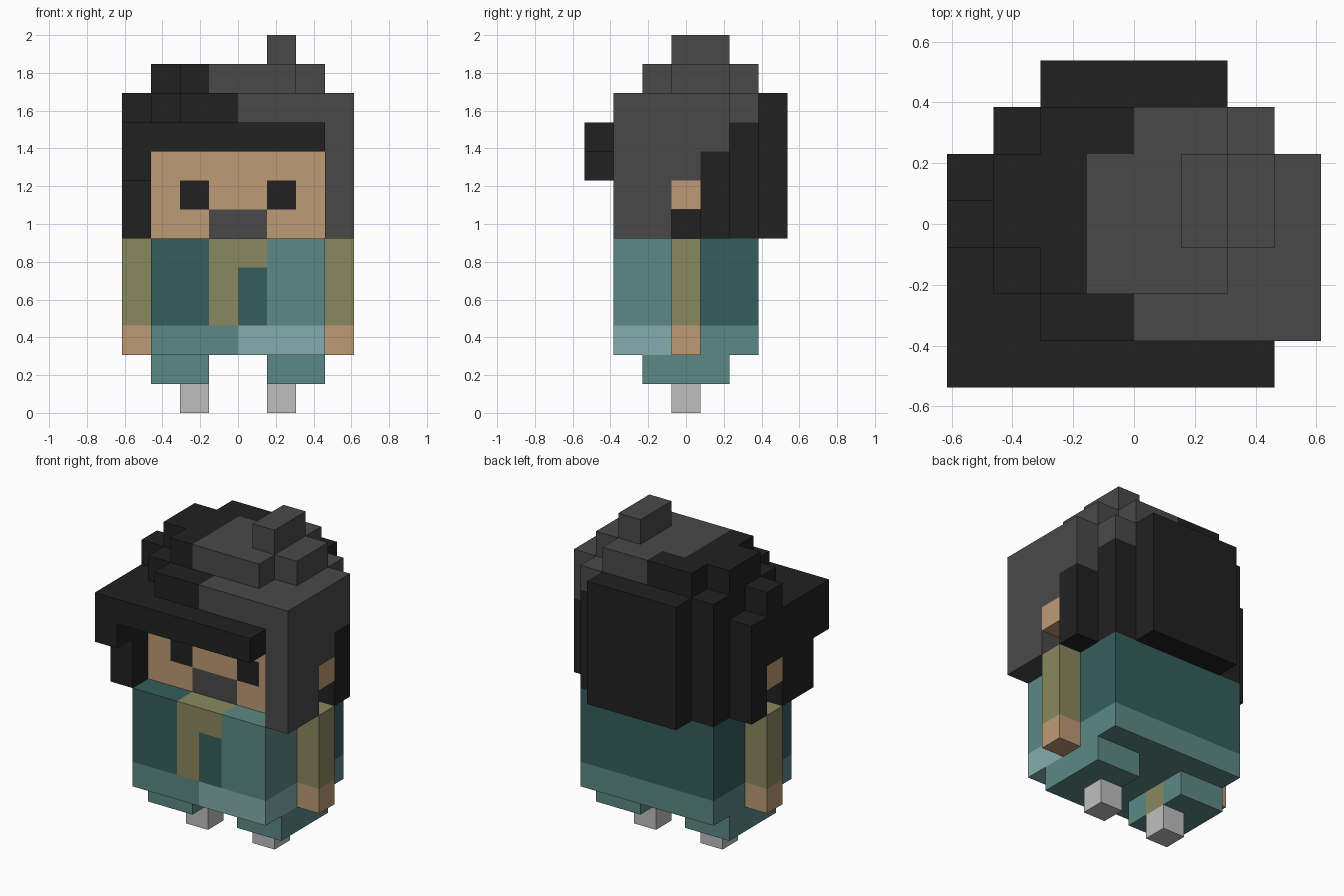
import bpy, bmesh
from mathutils import Vector

cube = bpy.data.objects.get("Cube")
if cube:
    bpy.data.objects.remove(cube, do_unlink=True)

U = 2 / 13  # one block; the figure is 13 blocks tall


def linear(c):
    c /= 255
    return c / 12.92 if c <= 0.04045 else ((c + 0.055) / 1.055) ** 2.4


def material(name, r, g, b):
    m = bpy.data.materials.new(name)
    m.use_nodes = True
    colour = (linear(r), linear(g), linear(b), 1)
    m.diffuse_color = colour
    m.node_tree.nodes["Principled BSDF"].inputs["Base Color"].default_value = colour
    return m


BLACK = material("black hair", 33, 33, 33)
GREY = material("grey hair", 73, 73, 73)
SKIN = material("skin", 190, 155, 117)
TEAL = material("teal cloth", 92, 137, 133)
DARK = material("dark teal cloth", 52, 94, 93)
LIGHT = material("light teal cloth", 133, 174, 173)
OLIVE = material("olive cloth", 138, 136, 94)
SILVER = material("silver", 191, 191, 191)


def block(name, lo, hi, mat, paint=()):
    """Box from lo to hi in blocks; paint lists (lo, hi, material) regions."""
    bm = bmesh.new()
    bmesh.ops.create_cube(bm, size=1)
    for v in bm.verts:
        v.co = [hi[i] if v.co[i] > 0 else lo[i] for i in range(3)]
    # Cut the surface along the border of every painted region
    for region in paint:
        for i in range(3):
            for end in region[:2]:
                if lo[i] < end[i] < hi[i]:
                    n, p = Vector(), Vector()
                    n[i], p[i] = 1, end[i]
                    bmesh.ops.bisect_plane(bm, geom=bm.verts[:] + bm.edges[:] + bm.faces[:],
                                           plane_co=p, plane_no=n)
    bm.normal_update()
    mats = [mat]
    for a, b, m in paint:
        if m not in mats:
            mats.append(m)
        for f in bm.faces:
            c = f.calc_center_median() - f.normal * 0.1
            if all(a[i] < c[i] < b[i] for i in range(3)):
                f.material_index = mats.index(m)
    bmesh.ops.scale(bm, vec=(U, U, U), verts=bm.verts)
    me = bpy.data.meshes.new(name)
    bm.to_mesh(me)
    bm.free()
    for m in mats:
        me.materials.append(m)
    ob = bpy.data.objects.new(name, me)
    bpy.context.collection.objects.link(ob)
    return ob


def pair(name, lo, hi, mat, paint=()):
    """Block on the left (+x) and its mirror image on the right."""
    def flip(a, b):
        return (-b[0], *a[1:]), (-a[0], *b[1:])
    block("left_" + name, lo, hi, mat, paint)
    block("right_" + name, *flip(lo, hi), mat, [(*flip(a, b), m) for a, b, m in paint])


# Feet, legs and arms
pair("foot", (1, -.5, 0), (2, .5, 1), SILVER)
pair("leg", (1, -1.5, 1), (3, 1.5, 2), TEAL, [((1, -.5, 1), (2, .5, 2), OLIVE)])
pair("arm", (3, -.5, 2), (4, .5, 6), OLIVE, [((3, -.5, 2), (4, .5, 3), SKIN)])

# Coat with hem, lighter front panel and shirt
block("body", (-3, -2.5, 2), (3, 2.5, 6), DARK, [
    ((-3, -2.5, 2), (3, 2.5, 3), TEAL),
    ((0, -2.5, 2), (3, -.5, 3), LIGHT),
    ((1, -2.5, 3), (3, -.5, 6), TEAL),
    ((-1, -2.5, 3), (1, -1.5, 6), OLIVE),
    ((0, -2.5, 3), (1, -1.5, 5), DARK),
])

# Head with eyes, beard patch and dark hair below the ears
block("head", (-3, -1.5, 6), (3, 1.5, 9), SKIN, [
    ((-2, -1.5, 7), (-1, -.5, 8), BLACK),
    ((1, -1.5, 7), (2, -.5, 8), BLACK),
    ((-1, -1.5, 6), (1, -.5, 7), GREY),
    ((-3, -.5, 6), (-2, .5, 7), BLACK),
    ((2, -.5, 6), (3, .5, 7), BLACK),
])
pair("ear", (3, -.5, 7), (4, .5, 8), SKIN)

# Grey hair on the left side
block("left_front_hair", (3, -2.5, 6), (4, -.5, 11), GREY)
block("left_ear_hair", (3, -.5, 8), (4, .5, 11), GREY)
block("left_rear_hair", (3, .5, 6), (4, 1.5, 11), GREY, [((3, .5, 6), (4, 1.5, 9), BLACK)])

# Black hair on the right side
block("right_front_hair", (-4, -2.5, 6), (-3, -.5, 10), BLACK)
block("right_ear_hair", (-4, -.5, 8), (-3, .5, 11), BLACK)
block("right_rear_hair", (-4, .5, 6), (-3, 1.5, 10), BLACK)

# Back of the hair
block("back_hair", (-3, 1.5, 6), (3, 2.5, 11), BLACK, [((0, 1.5, 10), (3, 2.5, 11), GREY)])
block("back_panel", (-2, 2.5, 6), (2, 3.5, 11), BLACK)

# Fringe and brow
block("fringe", (-4, -3.5, 9), (3, -2.5, 10), BLACK)
block("fringe_tip", (-4, -3.5, 8), (-3, -2.5, 9), BLACK)
block("brow_hair", (-3, -2.5, 9), (3, -1.5, 10), BLACK)
block("front_hair", (-2, -2.5, 10), (3, -1.5, 11), BLACK, [((0, -2.5, 10), (3, -1.5, 11), GREY)])

# Crown layers and tuft
block("lower_crown", (-3, -1.5, 9), (3, 1.5, 11), BLACK, [((0, -1.5, 10), (3, 1.5, 11), GREY)])
block("upper_crown", (-2, -1.5, 11), (2, 2.5, 12), BLACK, [
    ((-1, -1.5, 11), (2, 1.5, 12), GREY),
    ((0, 1.5, 11), (2, 2.5, 12), GREY),
])
block("left_crown", (2, -.5, 11), (3, 1.5, 12), GREY)
block("right_crown", (-3, -.5, 11), (-2, 1.5, 12), BLACK)
block("tuft", (1, -.5, 12), (2, 1.5, 13), GREY)
